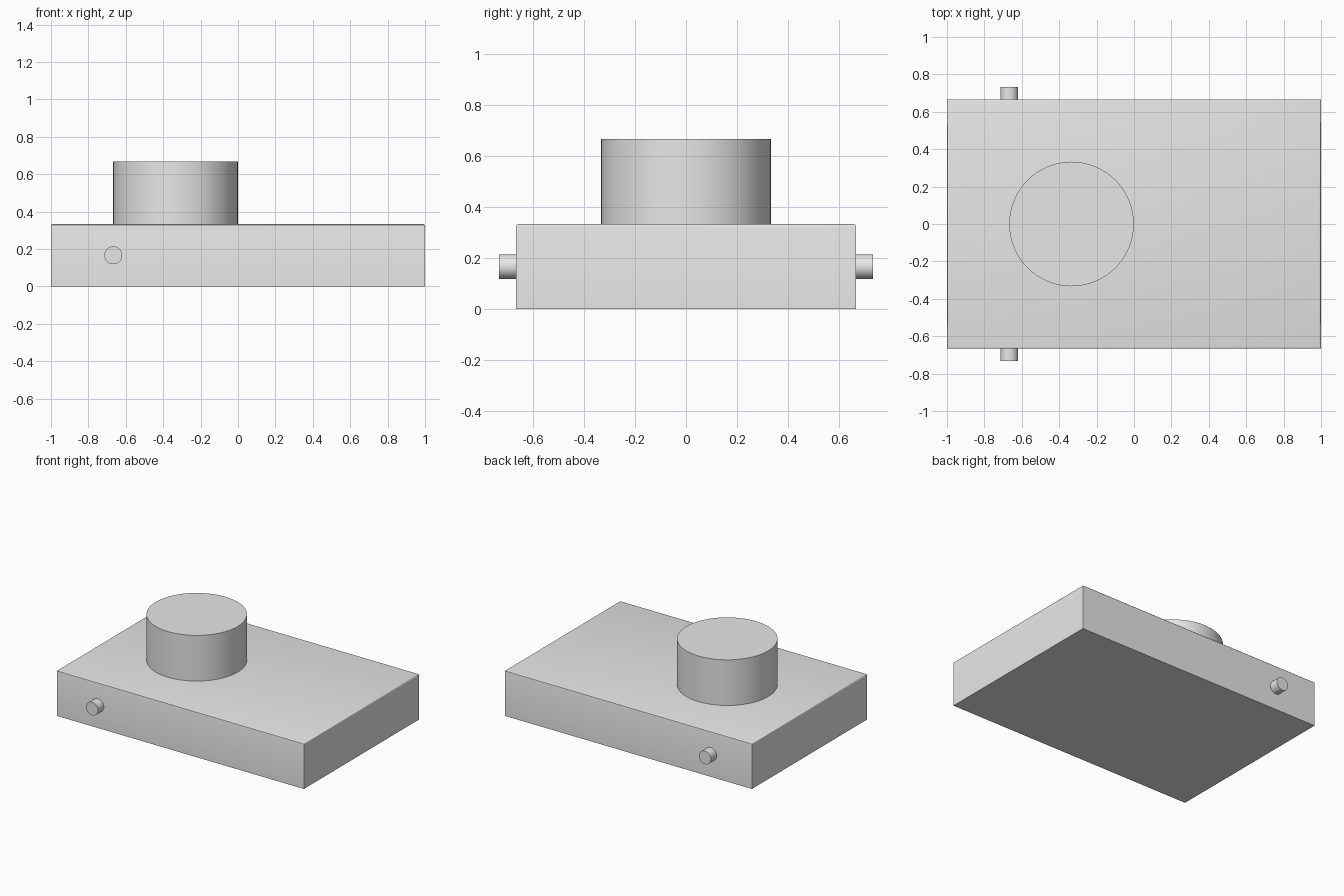
import bpy
import bmesh
from math import pi

cube = bpy.data.objects.get("Cube")
if cube:
    bpy.data.objects.remove(cube, do_unlink=True)

grey = bpy.data.materials.new("light_grey")
grey.use_nodes = True
grey.diffuse_color = (0.8, 0.8, 0.8, 1)
grey.node_tree.nodes["Principled BSDF"].inputs["Base Color"].default_value = (0.8, 0.8, 0.8, 1)


def cylinder(name, radius, depth, location, rotation=(0, 0, 0)):
    bpy.ops.mesh.primitive_cylinder_add(vertices=64, radius=radius, depth=depth,
                                        location=location, rotation=rotation)
    obj = bpy.context.object
    obj.name = name
    obj.data.materials.append(grey)
    bpy.ops.object.shade_smooth_by_angle()
    return obj


# Base block with softened upper rim
HEIGHT = 0.333
bpy.ops.mesh.primitive_cube_add(size=1, location=(0, 0, HEIGHT / 2))
base = bpy.context.object
base.name = "base_block"
base.scale = (2, 1.333, HEIGHT)
bpy.ops.object.transform_apply(location=False, rotation=False, scale=True)
base.data.materials.append(grey)
bm = bmesh.new()
bm.from_mesh(base.data)
rim = [e for e in bm.edges if all(v.co.z > 0 for v in e.verts)]
bmesh.ops.bevel(bm, geom=rim, offset=0.009, segments=3, profile=0.5, affect='EDGES')
bm.to_mesh(base.data)
bm.free()
bpy.ops.object.shade_smooth_by_angle()

# Round drum on the top
cylinder("top_drum", 0.333, 0.354, (-0.334, 0, 0.49))

# Side pegs, front and back
for name, side in (("front_peg", -1), ("back_peg", 1)):
    cylinder(name, 0.048, 0.087, (-0.667, side * 0.69, HEIGHT / 2), (pi / 2, 0, 0))
